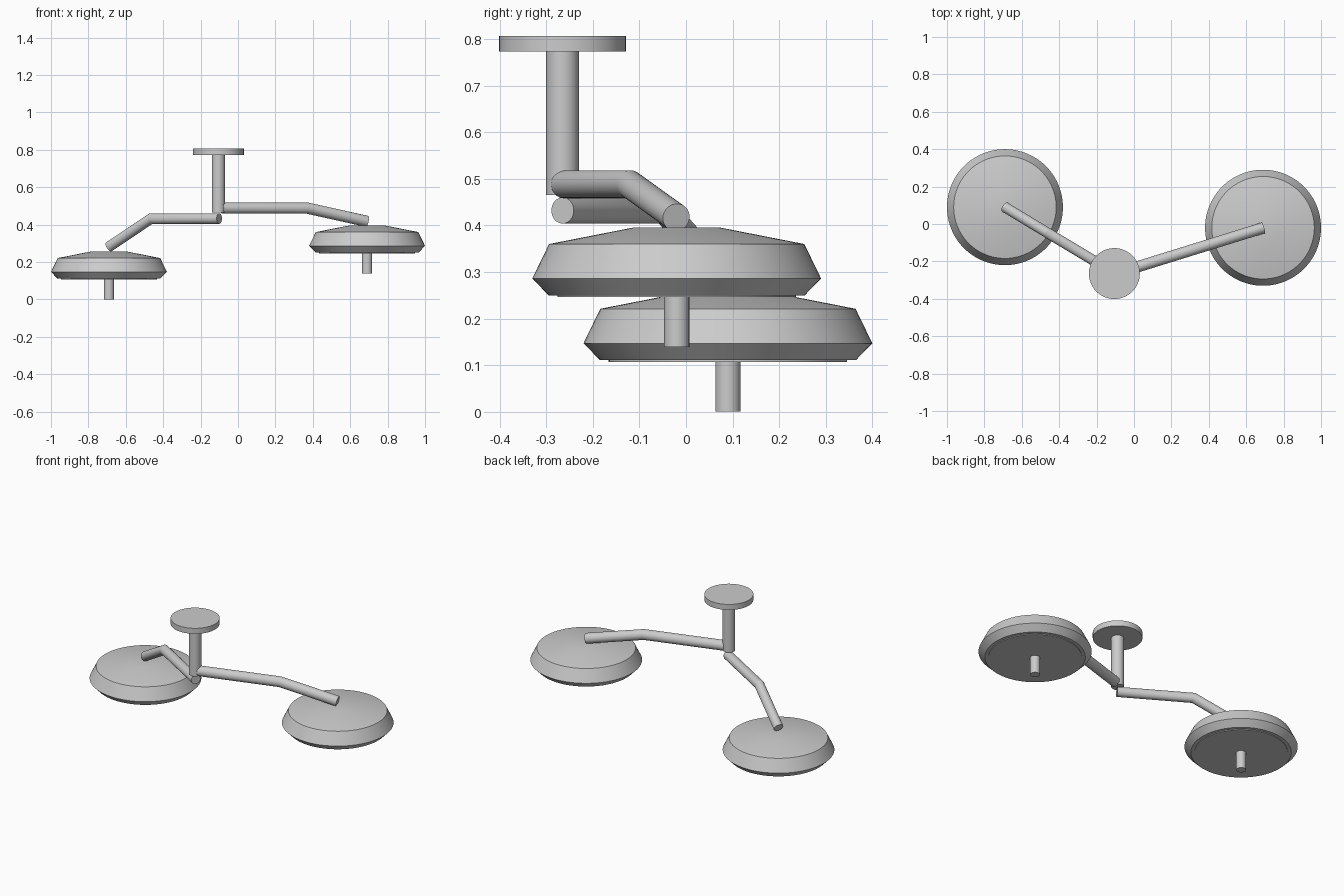
import bpy, bmesh, math
from mathutils import Vector

if "Cube" in bpy.data.objects:
    bpy.data.objects.remove(bpy.data.objects["Cube"])


def finish(name, bm):
    bmesh.ops.recalc_face_normals(bm, faces=bm.faces[:])
    mesh = bpy.data.meshes.new(name)
    bm.to_mesh(mesh)
    bm.free()
    obj = bpy.data.objects.new(name, mesh)
    bpy.context.collection.objects.link(obj)
    bpy.ops.object.select_all(action='DESELECT')
    obj.select_set(True)
    bpy.context.view_layer.objects.active = obj
    bpy.ops.object.shade_smooth_by_angle(angle=math.radians(25))
    return obj


def skin(name, rings):
    # closed solid through a list of point rings
    bm = bmesh.new()
    vs = [[bm.verts.new(p) for p in r] for r in rings]
    n = len(vs[0])
    for a, b in zip(vs, vs[1:]):
        for i in range(n):
            j = (i + 1) % n
            bm.faces.new((a[i], a[j], b[j], b[i]))
    bm.faces.new(vs[0])
    bm.faces.new(vs[-1])
    return finish(name, bm)


def lathe(name, center, profile, n=64):
    # profile: (radius, z) pairs, bottom to top
    x, y, z0 = center
    angles = [2 * math.pi * i / n for i in range(n)]
    return skin(name, [[(x + r * math.cos(a), y + r * math.sin(a), z0 + z)
                        for a in angles] for r, z in profile])


def tube(name, points, radius, n=32):
    # bent pipe in a vertical plane, with mitred elbows
    pts = [Vector(p) for p in points]
    dirs = [(b - a).normalized() for a, b in zip(pts, pts[1:])]
    side = dirs[0].cross(Vector((0, 0, 1))).normalized()
    rings = []
    for k, p in enumerate(pts):
        d0, d1 = dirs[max(k - 1, 0)], dirs[min(k, len(dirs) - 1)]
        t = (d0 + d1).normalized()
        up = side.cross(t) / t.dot(d0)
        rings.append([p + radius * (math.cos(a) * side + math.sin(a) * up)
                      for a in (2 * math.pi * i / n for i in range(n))])
    return skin(name, rings)


# Ceiling mount and drop column
MOUNT = (-0.105, -0.265, 0)
lathe("ceiling_plate", MOUNT, [(0.136, 0.773), (0.136, 0.807)])
lathe("drop_column", MOUNT, [(0.035, 0.465), (0.035, 0.78)], 48)

# Two jointed arms
tube("right_arm", [(-0.085, -0.261, 0.488), (0.37, -0.12, 0.488), (0.69, -0.021, 0.417)], 0.03)
tube("left_arm", [(-0.10, -0.265, 0.432), (-0.465, -0.046, 0.432), (-0.69, 0.09, 0.281)], 0.028)

# Lamp heads: housing, lens disc and handle
for side, center in (("left", (-0.69, 0.09, 0)), ("right", (0.69, -0.02, 0.139))):
    lathe(side + "_lamp_housing", center,
          [(0.275, 0.111), (0.31, 0.147), (0.274, 0.221), (0.09, 0.257)], 96)
    lathe(side + "_lamp_lens", center, [(0.256, 0.107), (0.256, 0.115)], 96)
    lathe(side + "_lamp_handle", center, [(0.027, 0.0), (0.027, 0.112)], 32)
